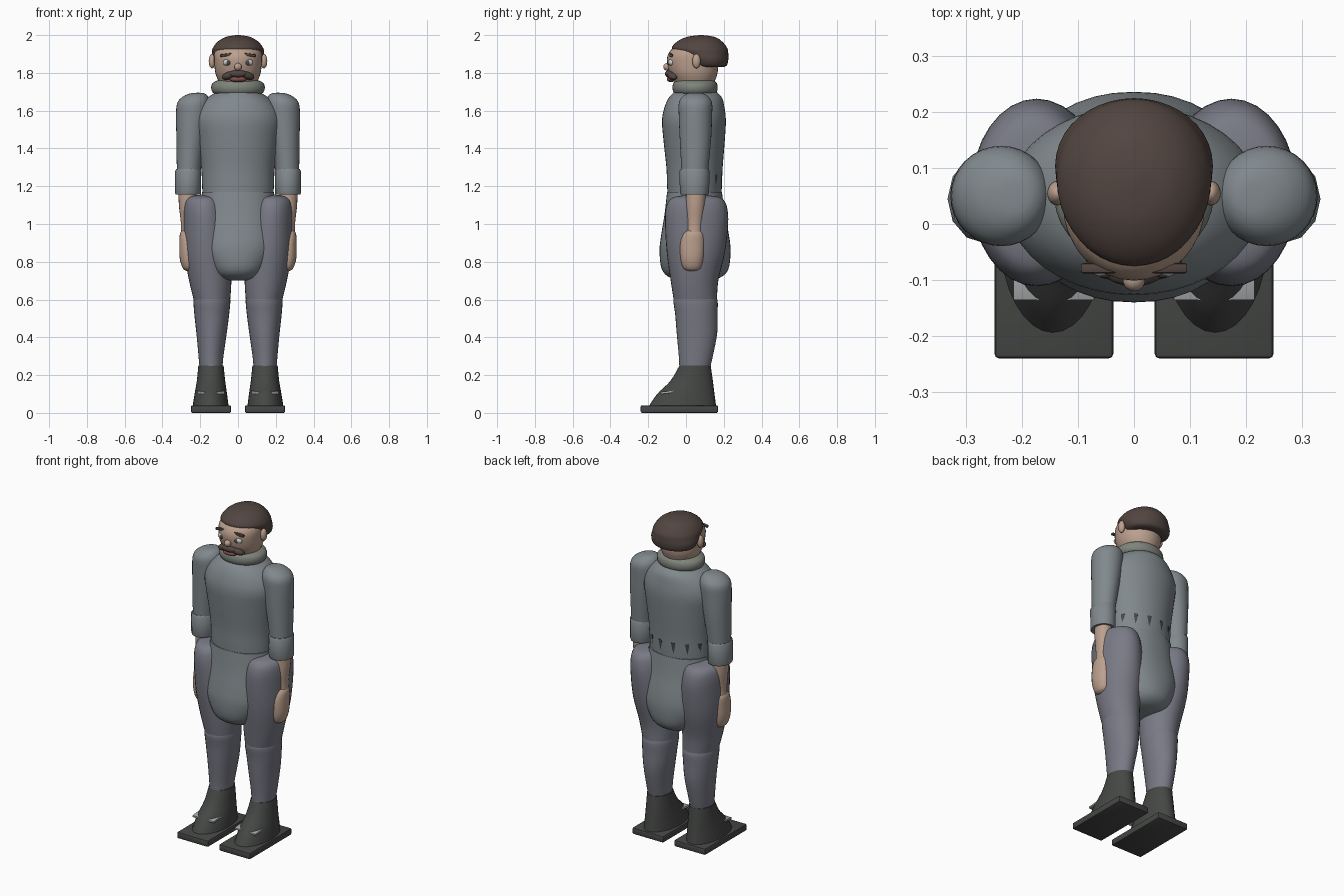
import bpy, bmesh, math
from mathutils import Matrix, Vector, Euler


def mat(name, rgb):
    m = bpy.data.materials.new(name)
    m.diffuse_color = (*rgb, 1)
    return m


CLOTH = mat("grey_cloth", (0.22, 0.25, 0.265))
PANTS = mat("trouser_cloth", (0.19, 0.195, 0.235))
BOOT = mat("dark_leather", (0.06, 0.064, 0.06))
HAIR = mat("hair", (0.085, 0.06, 0.052))
SKIN = mat("skin", (0.5, 0.35, 0.27))
WOOL = mat("collar_wool", (0.21, 0.23, 0.2))
METAL = mat("metal", (0.4, 0.42, 0.42))
WHITE = mat("eye_white", (0.75, 0.75, 0.75))
LIP = mat("lip", (0.22, 0.08, 0.07))


def finish(bm, name, material, angle=40):
    bmesh.ops.recalc_face_normals(bm, faces=bm.faces)
    me = bpy.data.meshes.new(name)
    bm.to_mesh(me)
    bm.free()
    ob = bpy.data.objects.new(name, me)
    bpy.context.collection.objects.link(ob)
    me.materials.append(material)
    bpy.ops.object.select_all(action='DESELECT')
    ob.select_set(True)
    bpy.context.view_layer.objects.active = ob
    bpy.ops.object.shade_smooth_by_angle(angle=math.radians(angle))
    return ob


def catmull(a, b, c, d, t):
    return 0.5 * (2 * b + (c - a) * t + (2 * a - 5 * b + 4 * c - d) * t * t
                  + (3 * b - a - 3 * c + d) * t ** 3)


def loft(name, secs, material, s=1, n=32, steps=4, power=2.0):
    """Skin ellipses (z, cx, cy, rx, ry); s mirrors the part across x."""
    rows = []
    last = len(secs) - 1
    for i in range(last):
        q = [secs[max(i - 1, 0)], secs[i], secs[i + 1], secs[min(i + 2, last)]]
        for k in range(steps):
            rows.append([catmull(*v, k / steps) for v in zip(*q)])
    rows.append(secs[-1])
    bm = bmesh.new()
    rings = []
    for z, cx, cy, rx, ry in rows:
        ring = []
        for k in range(n):
            a = 2 * math.pi * k / n
            c, d = math.cos(a), math.sin(a)
            x = math.copysign(abs(c) ** (2 / power), c) * rx
            y = math.copysign(abs(d) ** (2 / power), d) * ry
            ring.append(bm.verts.new((s * (cx + x), cy + y, z)))
        rings.append(ring)
    for r0, r1 in zip(rings, rings[1:]):
        for k in range(n):
            bm.faces.new((r0[k], r0[(k + 1) % n], r1[(k + 1) % n], r1[k]))
    bm.faces.new(rings[0])
    bm.faces.new(rings[-1])
    return finish(bm, name, material)


def place(loc, size, rot):
    return Matrix.LocRotScale(Vector(loc), Euler(rot), Vector(size))


def ball(name, loc, size, material, rot=(0, 0, 0)):
    bm = bmesh.new()
    bmesh.ops.create_uvsphere(bm, u_segments=20, v_segments=12, radius=1,
                              matrix=place(loc, size, rot))
    return finish(bm, name, material)


def box(name, loc, size, material, rot=(0, 0, 0), bevel=0.004):
    bm = bmesh.new()
    bmesh.ops.create_cube(bm, size=1, matrix=place(loc, size, rot))
    bmesh.ops.bevel(bm, geom=bm.edges[:], offset=bevel, segments=2,
                    profile=0.5, affect='EDGES')
    return finish(bm, name, material, 30)


# torso, pelvis and collar
loft("torso", [(1.1, 0, .045, .185, .14), (1.2, 0, .045, .19, .145),
               (1.3, 0, .045, .195, .149), (1.45, 0, .043, .215, .163),
               (1.55, 0, .042, .228, .169), (1.62, 0, .045, .205, .158),
               (1.67, 0, .05, .16, .14), (1.7, 0, .05, .11, .11)], CLOTH, n=40)
loft("pelvis", [(.70, 0, .048, .05, .06), (.715, 0, .048, .11, .13),
                (.76, 0, .048, .155, .176), (.86, 0, .048, .205, .188),
                (.95, 0, .048, .21, .178), (1.05, 0, .046, .2, .16),
                (1.17, 0, .045, .19, .145)], CLOTH, n=40, power=2.2)
loft("collar", [(1.68, 0, .048, .1, .09), (1.695, 0, .048, .132, .112),
                (1.72, 0, .048, .142, .12), (1.745, 0, .048, .135, .115),
                (1.76, 0, .048, .11, .1)], WOOL)

# dark tapered slits round the back of the waist
for i, deg in enumerate((-66, -40, -14, 14, 40, 66)):
    a = math.radians(deg)
    bm = bmesh.new()
    bmesh.ops.create_cone(bm, cap_ends=True, segments=6, radius1=0, radius2=1, depth=1,
                          matrix=place((.187 * math.sin(a), .045 + .143 * math.cos(a), 1.22),
                                       (.019, .007, .085), (0, 0, -a)))
    finish(bm, f"waist_slit_{i}", BOOT)

# head and hair
loft("head", [(1.70, 0, .045, .075, .085), (1.75, 0, .045, .1, .105),
              (1.80, 0, .04, .12, .127), (1.86, 0, .035, .126, .136),
              (1.90, 0, .037, .126, .131), (1.93, 0, .045, .115, .115),
              (1.96, 0, .06, .08, .08)], SKIN)
loft("hair", [(1.83, 0, .12, .10, .075), (1.84, 0, .118, .127, .098),
              (1.87, 0, .108, .14, .116), (1.90, 0, .09, .139, .134),
              (1.93, 0, .072, .134, .147), (1.965, 0, .072, .108, .12),
              (1.99, 0, .078, .065, .075), (2.0, 0, .08, .01, .01)], HAIR, n=40)

# face
ball("nose", (0, -.1, 1.832), (.02, .02, .02), SKIN)
ball("mouth", (0, -.08, 1.767), (.045, .022, .016), LIP)
ball("moustache_middle", (0, -.088, 1.795), (.05, .023, .02), HAIR)

for s, side in ((-1, "left"), (1, "right")):
    # facial pairs
    ball(f"{side}_eye", (s * .053, -.077, 1.855), (.027, .018, .018), WHITE)
    ball(f"{side}_pupil", (s * .052, -.091, 1.854), (.011, .006, .012), BOOT)
    box(f"{side}_brow", (s * .054, -.079, 1.896), (.082, .018, .014), HAIR,
        (0, s * math.radians(7), 0))
    ball(f"{side}_ear", (s * .137, .055, 1.862), (.018, .022, .038), SKIN)
    ball(f"{side}_moustache", (s * .047, -.072, 1.786), (.042, .026, .02), HAIR,
         (0, s * math.radians(18), s * math.radians(20)))

    # arm: sleeve, turned-back cuff, forearm, hand
    loft(f"{side}_sleeve", [(1.2, .262, .045, .06, .065), (1.3, .26, .047, .064, .072),
                            (1.45, .25, .05, .076, .083), (1.57, .24, .05, .088, .088),
                            (1.64, .235, .05, .087, .088), (1.675, .225, .05, .066, .068),
                            (1.692, .215, .05, .035, .038), (1.695, .21, .05, .004, .004)],
         CLOTH, s)
    loft(f"{side}_cuff", [(1.155, .265, .045, .066, .073), (1.165, .264, .045, .069, .077),
                          (1.28, .264, .045, .069, .08), (1.29, .264, .045, .064, .074)],
         CLOTH, s, n=12, steps=1)
    loft(f"{side}_forearm", [(.93, .27, .045, .035, .04), (1.0, .267, .046, .035, .042),
                             (1.1, .267, .05, .046, .05), (1.18, .267, .052, .048, .053)],
         SKIN, s, n=20)
    loft(f"{side}_hand", [(.75, .26, .032, .008, .01), (.765, .262, .032, .03, .045),
                          (.82, .267, .032, .042, .061), (.9, .269, .034, .041, .064),
                          (.95, .27, .04, .037, .053), (.972, .27, .043, .02, .03)],
         SKIN, s, n=20)

    # leg: thigh and shin
    loft(f"{side}_thigh", [(.59, .137, .05, .095, .114), (.7, .147, .045, .112, .126),
                           (.85, .162, .052, .123, .154), (1.0, .172, .056, .119, .167),
                           (1.08, .178, .056, .112, .163), (1.125, .18, .056, .1, .145),
                           (1.145, .18, .056, .075, .11), (1.155, .18, .056, .02, .03)],
         PANTS, s)
    loft(f"{side}_shin", [(.23, .143, .045, .06, .08), (.3, .143, .052, .066, .09),
                          (.42, .14, .058, .08, .107), (.52, .139, .055, .092, .112),
                          (.6, .138, .05, .097, .116), (.63, .138, .05, .08, .09)],
         PANTS, s)

    # footwear: boot, sole, metal strap
    loft(f"{side}_boot", [(.03, .145, -.02, .096, .18), (.1, .144, -.001, .086, .152),
                          (.17, .143, .03, .075, .112), (.25, .143, .048, .067, .083)],
         BOOT, s)
    box(f"{side}_sole", (s * .143, -.035, .02), (.212, .41, .04), BOOT, bevel=.008)
    box(f"{side}_strap", (s * .143, -.098, .109), (.145, .075, .012), METAL,
        (math.radians(6), 0, 0), bevel=.002)
